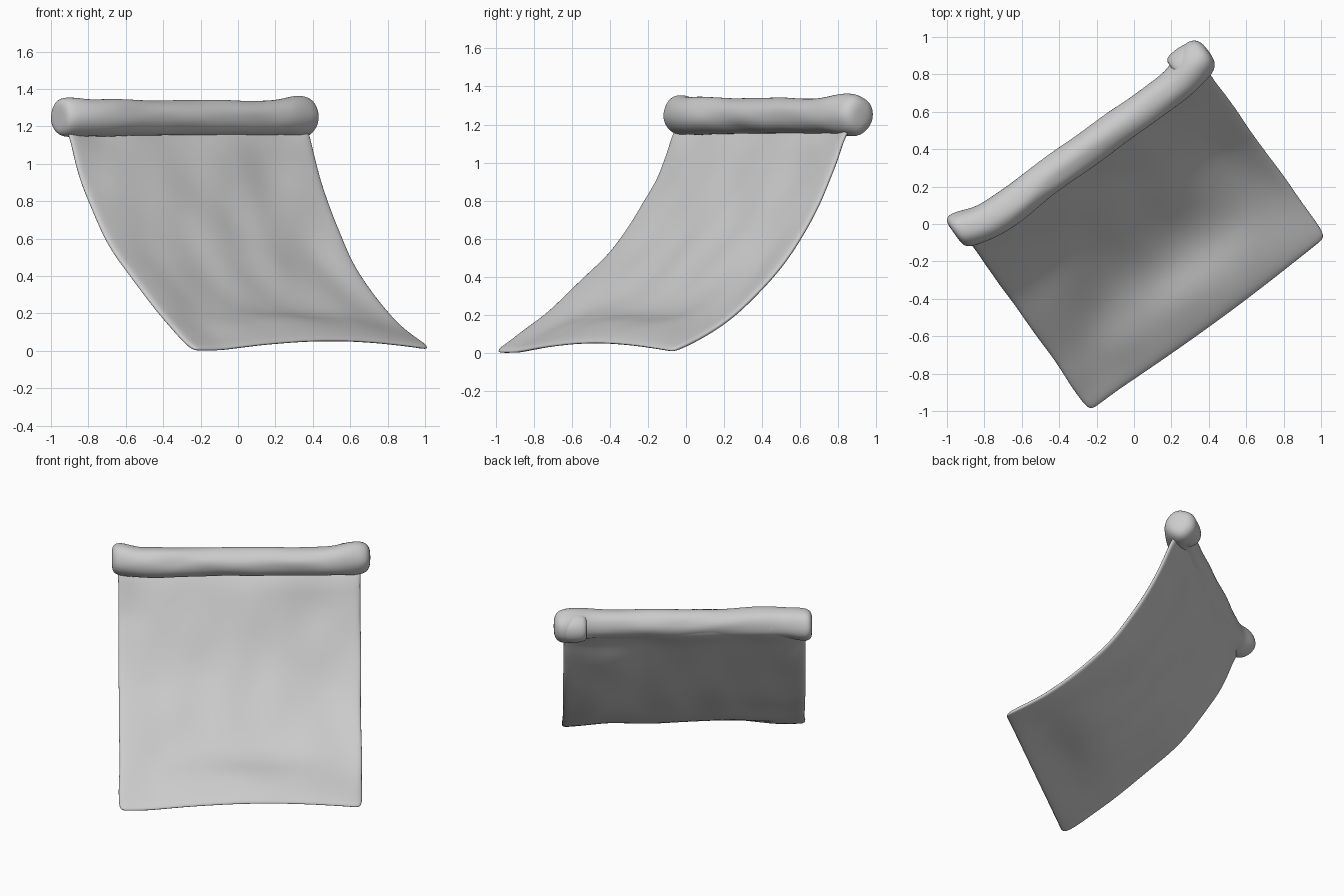
import bpy, bmesh, math
from mathutils import Vector, noise

old = bpy.data.objects.get("Cube")
if old:
    bpy.data.objects.remove(old)

ANGLE = math.radians(35.5)
C, S = math.cos(ANGLE), math.sin(ANGLE)

paper = bpy.data.materials.new("light_grey_paper")
paper.use_nodes = True
GREY = (0.6, 0.6, 0.6, 1)
paper.diffuse_color = GREY
paper.node_tree.nodes["Principled BSDF"].inputs["Base Color"].default_value = GREY


def place(u, v, z):
    """u runs along the roll, v points out of the hanging side."""
    return Vector((C * u + S * v, S * u - C * v, z))


def lerp(a, b, t):
    return a + (b - a) * t


def bump(x, centre, width):
    return math.exp(-((x - centre) / width) ** 2)


def add_object(name, rows, closed, thickness=0):
    """Skin a list of point rows; closed rows make a capped tube."""
    bm = bmesh.new()
    grid = [[bm.verts.new(p) for p in row] for row in rows]
    n = len(grid[0])
    for a, b in zip(grid, grid[1:]):
        for i in range(n if closed else n - 1):
            j = (i + 1) % n
            bm.faces.new((a[i], a[j], b[j], b[i]))
    if closed:
        bm.faces.new(grid[0])
        bm.faces.new(grid[-1])
    bmesh.ops.recalc_face_normals(bm, faces=bm.faces)
    for f in bm.faces:
        f.smooth = True
    mesh = bpy.data.meshes.new(name)
    bm.to_mesh(mesh)
    bm.free()
    mesh.materials.append(paper)
    obj = bpy.data.objects.new(name, mesh)
    bpy.context.collection.objects.link(obj)
    if thickness:
        solid = obj.modifiers.new("Thickness", "SOLIDIFY")
        solid.thickness = thickness
        solid.offset = 0
    subsurf = obj.modifiers.new("Smooth", "SUBSURF")
    subsurf.levels = subsurf.render_levels = 2


# Hanging sheet: height, then outward offset at its left and right edges
PROFILE = [(1.26, -.54, -.54), (1.19, -.505, -.50), (1.14, -.47, -.465),
           (1.07, -.44, -.435), (1.0, -.405, -.41), (.9, -.355, -.362),
           (.8, -.29, -.305), (.7, -.215, -.242), (.6, -.13, -.175),
           (.5, -.03, -.095), (.4, .085, 0), (.28, .235, .145),
           (.19, .36, .275), (.11, .49, .41), (.045, .59, .53), (0, .68, .655)]
COLUMNS = 24
rows = []
for z, v_left, v_right in PROFILE:
    row = []
    for i in range(COLUMNS + 1):
        t = i / COLUMNS
        u = lerp(-.775, .80, t)
        middle = math.sin(math.pi * t)
        # raised front lip, with a swell and a trough behind it
        arch = max(0, math.cos((u - .12) * 2.2))
        near_front = max(0, 1 - z / .3)
        v = lerp(v_left, v_right, t) + .02 * arch * near_front
        lift = arch * (.045 * near_front + .04 * bump(v, .52, .1)
                       - .045 * bump(v, .27, .12))
        # sag inside the borders, and a flare where the sheet joins the roll
        v -= .018 * middle * bump(z, .4, .25)
        v -= .025 * bump(u, .58, .12) * bump(z, .5, .22)
        v -= .03 * min(1, middle * 3) * bump(z, 1.2, .06)
        ripple = .014 * noise.noise(Vector((u * 4, v * 4, z * 3))) if z > .05 else 0
        edge = .014 * noise.noise(Vector((t * 9, z * 7, 2)))
        row.append(place(u + edge, v + ripple, z + .004 + lift + ripple))
    rows.append(row)
add_object("hanging_sheet", rows, False, .032)


def make_roll(name, stations, sides=16):
    """Lumpy rolled tube from (u, v, z, radius) stations."""
    rings = []
    for u, v, z, r in stations:
        ring = []
        for k in range(sides):
            a = math.tau * k / sides
            lump = 1 + .1 * noise.noise(Vector((u * 5, math.cos(a) * 1.5, math.sin(a) * 1.5)))
            ring.append(place(u, v + r * lump * math.cos(a), z + r * lump * math.sin(a)))
        rings.append(ring)
    add_object(name, rings, True)


# Main roll, with a flatter end on the right and a swollen one on the left
stations = [(-.812, -.515, 1.25, .04), (-.81, -.515, 1.25, .08),
            (-.785, -.513, 1.25, .107), (-.72, -.495, 1.25, .11)]
for i in range(12):
    u = lerp(-.64, .57, i / 11)
    fat = bump(u, -.52, .16)
    stations.append((u, -.472 + .012 * fat, 1.247, .095 + .01 * fat))
stations += [(.65, -.48, 1.25, .10), (.72, -.505, 1.25, .113),
             (.80, -.52, 1.25, .113), (.845, -.52, 1.25, .09), (.862, -.52, 1.25, .045)]
make_roll("top_roll", stations)

# Loose curled lip wrapped behind the left end of the roll
make_roll("curled_lip", [(.65, -.535, 1.245, .04), (.645, -.535, 1.245, .08),
                         (.68, -.533, 1.245, .102), (.80, -.53, 1.245, .105),
                         (.84, -.525, 1.245, .06)], 12)
